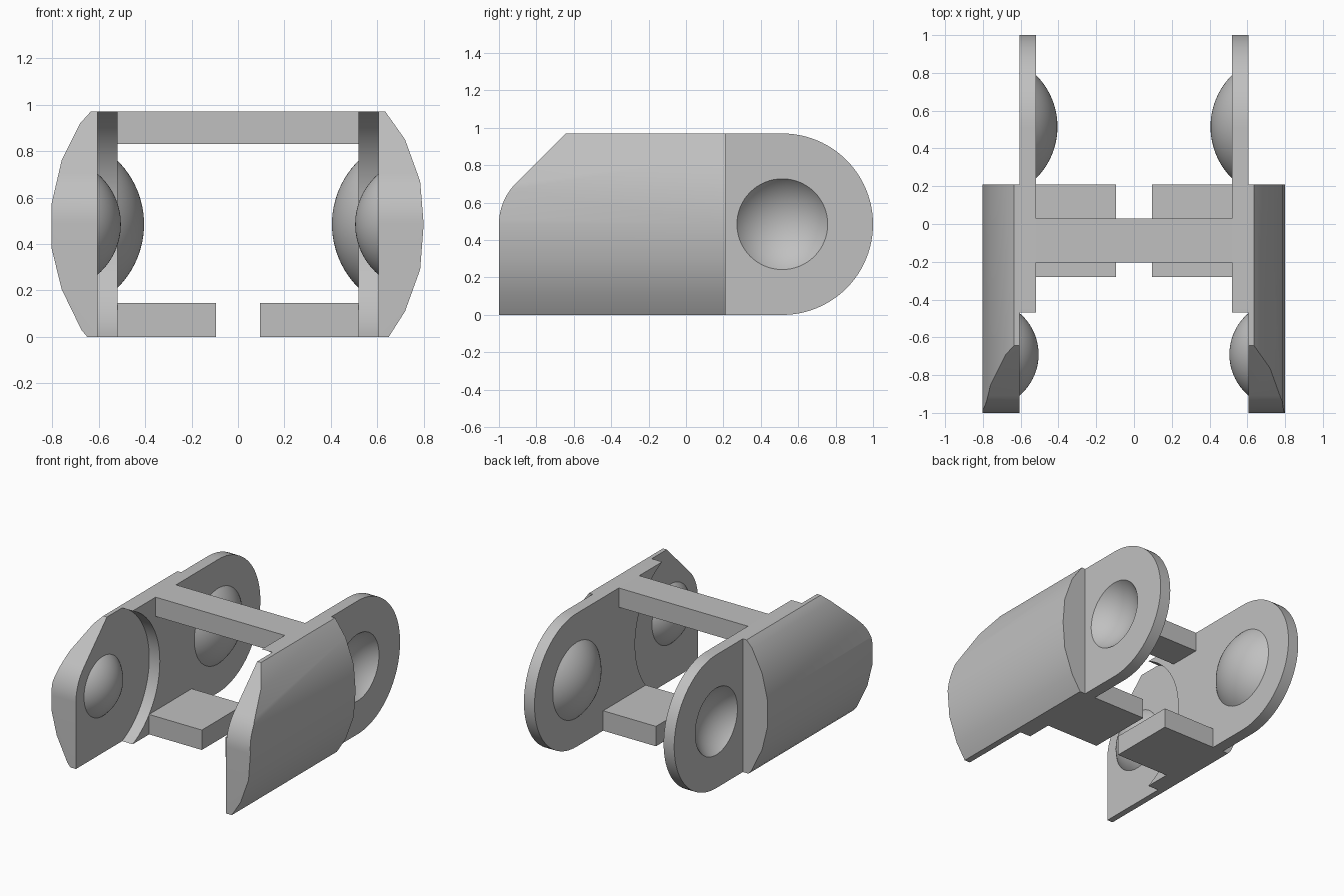
import bpy, bmesh, math
from mathutils import Vector

if "Cube" in bpy.data.objects:
    bpy.data.objects.remove(bpy.data.objects["Cube"])

H, MID = 0.97, 0.485            # link height and pivot height
REAR_Y, FRONT_Y = 0.515, -0.69  # pivot positions along the link
PIVOT_X = 0.791                 # shared centre of the pivot spheres

grey = bpy.data.materials.new("plastic_grey")
grey.diffuse_color = (0.53, 0.53, 0.53, 1)
grey.use_nodes = True
grey.node_tree.nodes["Principled BSDF"].inputs["Base Color"].default_value = grey.diffuse_color


def to_object(bm, name):
    bmesh.ops.recalc_face_normals(bm, faces=bm.faces)
    mesh = bpy.data.meshes.new(name)
    bm.to_mesh(mesh)
    bm.free()
    mesh.materials.append(grey)
    ob = bpy.data.objects.new(name, mesh)
    bpy.context.collection.objects.link(ob)
    return ob


def prism(name, points, offset):
    """Extrude a flat outline by an offset vector."""
    bm = bmesh.new()
    face = bm.faces.new([bm.verts.new(p) for p in points])
    new = bmesh.ops.extrude_face_region(bm, geom=[face], use_keep_orig=True)["geom"]
    bmesh.ops.translate(bm, vec=Vector(offset),
                        verts=[v for v in new if isinstance(v, bmesh.types.BMVert)])
    return to_object(bm, name)


def box(name, x0, x1, y0, y1, z0, z1):
    return prism(name, [(x0, y0, z0), (x1, y0, z0), (x1, y1, z0), (x0, y1, z0)], (0, 0, z1 - z0))


def arc(cy, cz, r, a0, a1, n):
    """Points of an arc in the side plane, angles in degrees."""
    return [(cy + r * math.cos(math.radians(a0 + (a1 - a0) * i / n)),
             cz + r * math.sin(math.radians(a0 + (a1 - a0) * i / n))) for i in range(n + 1)]


def cap(name, side, cy, r, x_base, rings=14, seg=64):
    """Closed spherical cap facing inward, flat base at x_base."""
    bm = bmesh.new()
    top = math.acos((PIVOT_X - x_base) / r)
    pole = bm.verts.new((side * (PIVOT_X - r), cy, MID))
    prev = None
    for i in range(1, rings + 1):
        a = top * i / rings
        ring = [bm.verts.new((side * (PIVOT_X - r * math.cos(a)),
                              cy + r * math.sin(a) * math.cos(2 * math.pi * k / seg),
                              MID + r * math.sin(a) * math.sin(2 * math.pi * k / seg)))
                for k in range(seg)]
        for k in range(seg):
            j = (k + 1) % seg
            if prev:
                bm.faces.new((prev[k], prev[j], ring[j], ring[k]))
            else:
                bm.faces.new((pole, ring[j], ring[k]))
        prev = ring
    bm.faces.new(prev)
    return to_object(bm, name)


def combine(ob, other, operation):
    mod = ob.modifiers.new(operation.lower(), "BOOLEAN")
    mod.operation, mod.solver, mod.object = operation, "EXACT", other
    bpy.context.view_layer.objects.active = ob
    bpy.ops.object.modifier_apply(modifier=mod.name)
    bpy.data.objects.remove(other)


# Side outlines: rounded rear with hollowed front, and chamfered outer cover
hollow = math.degrees(math.asin(MID / 0.533))
plate_outline = arc(REAR_Y, MID, MID, -90, 90, 48) + arc(FRONT_Y, MID, 0.533, hollow, -hollow, 32)
cover_outline = [(-1, 0), (0.21, 0), (0.21, H)] + arc(FRONT_Y, MID, 0.31, 135, 180, 10)
cover_outline.insert(3, (-0.643, H))

# Faceted bulge of the outer cover on each side (x outward, z)
bulge = {
    "right": [(0.65, 0), (0.72, 0.11), (0.785, 0.29), (0.80, 0.485), (0.785, 0.67), (0.72, 0.85), (0.635, H)],
    "left": [(0.65, 0), (0.675, 0.03), (0.76, 0.205), (0.803, 0.38), (0.803, 0.575), (0.76, 0.76),
             (0.68, 0.92), (0.635, H)],
}

for label, s in (("right", 1), ("left", -1)):
    # Inner plate with hollow pivot dome
    plate = prism(label + "_inner_plate", [(s * 0.52, y, z) for y, z in plate_outline], (s * 0.085, 0, 0))
    combine(plate, cap("dome", s, REAR_Y, 0.386, 0.56), "UNION")
    combine(plate, cap("dimple", s, REAR_Y, 0.306, 0.66), "DIFFERENCE")

    # Outer cover, bulged section trimmed by the side outline
    section = [(0.605, 0)] + bulge[label] + [(0.605, H)]
    cover = prism(label + "_outer_cover", [(s * x, -1.1, z) for x, z in section], (0, 1.5, 0))
    combine(cover, prism("trim", [(s * 0.5, y, z * 1.02 - 0.01 if z in (0, H) and y > 0 else z)
                                  for y, z in cover_outline], (s * 0.5, 0, 0)), "INTERSECT")

    # Front pivot bump and bottom tab
    cap(label + "_pivot_bump", s, FRONT_Y, 0.286, 0.62)
    box(label + "_bottom_tab", s * 0.095, s * 0.52, -0.28, 0.21, 0, 0.145)

# Bridge across the top
box("top_bridge", -0.52, 0.52, -0.205, 0.03, 0.83, H)

# Smooth curved surfaces, keep hard edges
for ob in bpy.context.scene.objects:
    ob.select_set(True)
bpy.context.view_layer.objects.active = bpy.context.scene.objects[0]
bpy.ops.object.shade_smooth_by_angle(angle=math.radians(28))
